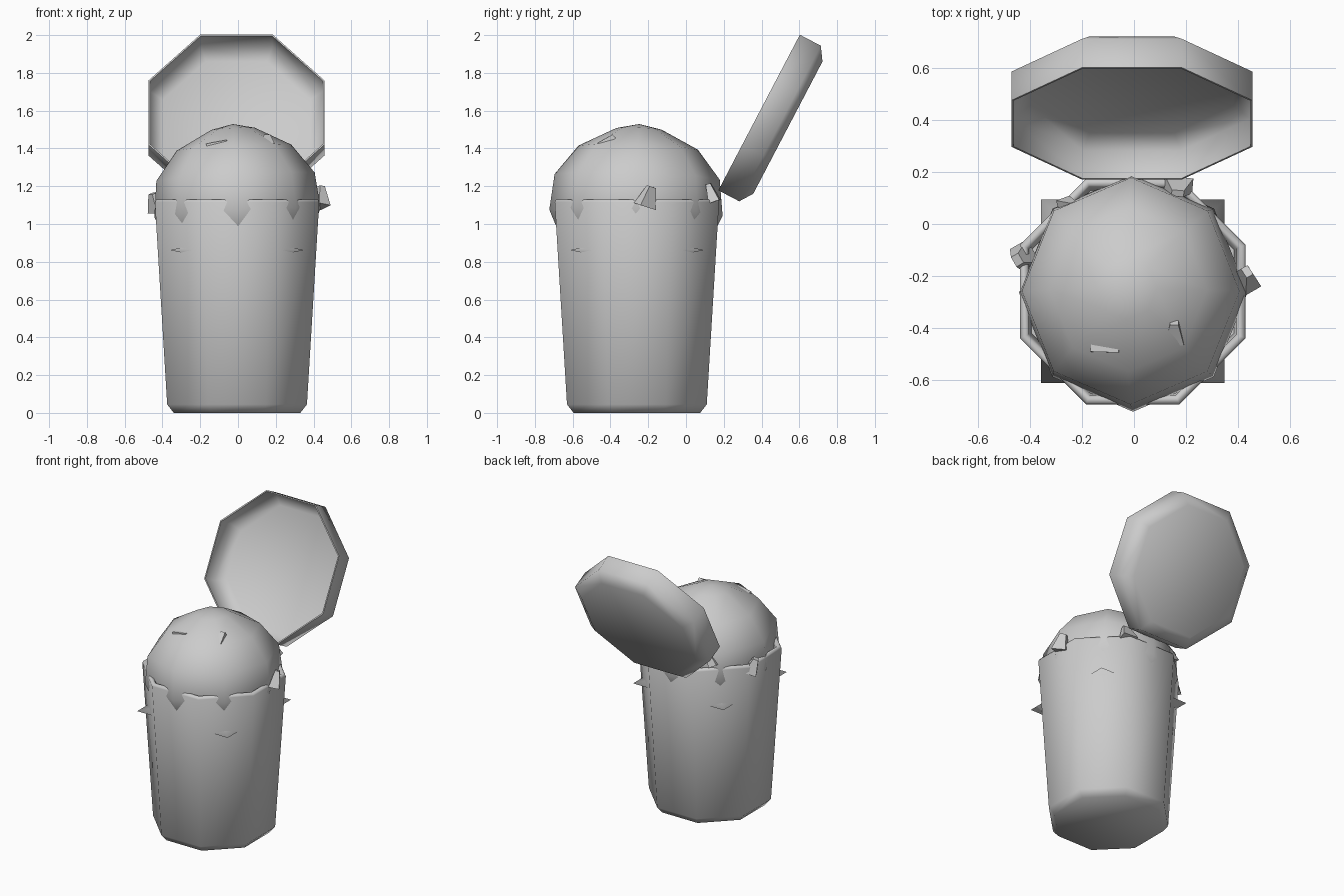
import bpy, bmesh, math
from mathutils import Vector, Matrix

old = bpy.data.objects.get("Cube")
if old:
    bpy.data.objects.remove(old, do_unlink=True)

grey = bpy.data.materials.new("plain grey")
grey.use_nodes = True
grey.diffuse_color = (0.6, 0.6, 0.6, 1)
grey.node_tree.nodes["Principled BSDF"].inputs["Base Color"].default_value = (0.6, 0.6, 0.6, 1)

CENTRE = Vector((-0.005, -0.26, 0))


def finish(name, bm, matrix, smooth=70):
    """Turn a bmesh into a placed, coloured object."""
    bmesh.ops.recalc_face_normals(bm, faces=bm.faces)
    mesh = bpy.data.meshes.new(name)
    bm.to_mesh(mesh)
    bm.free()
    mesh.materials.append(grey)
    obj = bpy.data.objects.new(name, mesh)
    bpy.context.collection.objects.link(obj)
    obj.matrix_world = matrix
    if smooth:
        bpy.ops.object.select_all(action='DESELECT')
        obj.select_set(True)
        bpy.context.view_layer.objects.active = obj
        bpy.ops.object.shade_smooth_by_angle(angle=math.radians(smooth))
    return obj


def octagon_shell(name, profile, matrix, start=math.pi / 8):
    """Sweep (apothem, height) points round eight sides, capping both ends."""
    bm = bmesh.new()
    rings = []
    for apothem, z in profile:
        r = apothem / math.cos(math.pi / 8)
        angles = [start + k * math.pi / 4 for k in range(8)]
        rings.append([bm.verts.new((r * math.cos(a), r * math.sin(a), z)) for a in angles])
    for low, high in zip(rings, rings[1:]):
        for k in range(8):
            j = (k + 1) % 8
            bm.faces.new((low[k], low[j], high[j], high[k]))
    bm.faces.new(rings[0])
    bm.faces.new(rings[-1])
    bmesh.ops.remove_doubles(bm, verts=bm.verts, dist=0.0005)
    return finish(name, bm, matrix)


# Tapered bin with a chamfered foot and a thin rim
octagon_shell("bin_body", [(0.335, 0), (0.37, 0.045), (0.435, 1.115), (0.428, 1.13),
                           (0.41, 1.13), (0.40, 1.115), (0.39, 0.95)],
              Matrix.Translation(CENTRE))

# Open lid: a shallow hollow dish leaning back behind the bin
lean = Matrix.Rotation(math.atan2(-0.886, -0.464), 4, 'X')
octagon_shell("lid", [(0.395, 0.172), (0.465, 0.125), (0.465, 0),
                      (0.457, 0), (0.457, 0.121), (0.391, 0.164)],
              Matrix.Translation((-0.008, 0.387, 1.59)) @ lean)

# Rounded heap of rubbish, slightly tipped, corners pointing to the bin's flat sides
tip = Matrix.Rotation(math.radians(-3), 4, 'Y') @ Matrix.Rotation(math.radians(-2), 4, 'X')
squeeze = Matrix.Diagonal((0.96, 1, 1, 1))
octagon_shell("rubbish_heap", [(0.34, 0.86), (0.424, 1.06), (0.404, 1.25), (0.292, 1.405),
                               (0.11, 1.505), (0.0001, 1.53)],
              Matrix.Translation((-0.003, -0.265, 1.06)) @ tip @ squeeze
              @ Matrix.Translation((0, 0, -1.06)), 0)

# Flat square piece whose corners pierce the bin walls
bm = bmesh.new()
for side in (1, -1):
    bmesh.ops.create_cone(bm, segments=4, radius1=0.5, radius2=0, depth=0.08,
                          matrix=Matrix.Diagonal((1, 1, side, 1))
                          @ Matrix.Translation((0, 0, 0.04))
                          @ Matrix.Rotation(math.pi / 4, 4, 'Z'))
bmesh.ops.remove_doubles(bm, verts=bm.verts, dist=0.001)
finish("flat_scrap", bm, Matrix.Translation(CENTRE + Vector((0, 0, 0.862))), 179)


def scrap(name, place, size, turn):
    """Four-sided tapered chip."""
    bm = bmesh.new()
    bmesh.ops.create_cone(bm, cap_ends=True, segments=4, radius1=0.71, radius2=0.3, depth=1,
                          matrix=Matrix.Rotation(math.pi / 4, 4, 'Z'))
    spin = Matrix.LocRotScale(None, None, Vector(size))
    for axis, degrees in zip("XYZ", turn):
        spin = Matrix.Rotation(math.radians(degrees), 4, axis) @ spin
    finish(name, bm, Matrix.Translation(place) @ spin, 0)


# Loose chips stuck to the heap and the rim
scrap("front_left_chip", (0.155, -0.415, 1.435), (0.075, 0.06, 0.09), (-50, 0, 0))
scrap("front_right_chip", (-0.11, -0.48, 1.425), (0.03, 0.04, 0.11), (0, 75, -8))
scrap("left_chip", (0.435, -0.2, 1.145), (0.07, 0.1, 0.11), (-15, 10, 30))
scrap("right_chip", (-0.435, -0.13, 1.115), (0.08, 0.1, 0.1), (0, -20, 30))
scrap("back_left_chip", (0.17, 0.135, 1.165), (0.11, 0.06, 0.1), (20, 0, -5))
scrap("back_right_chip", (-0.25, 0.075, 1.18), (0.06, 0.05, 0.08), (10, 25, 20))
